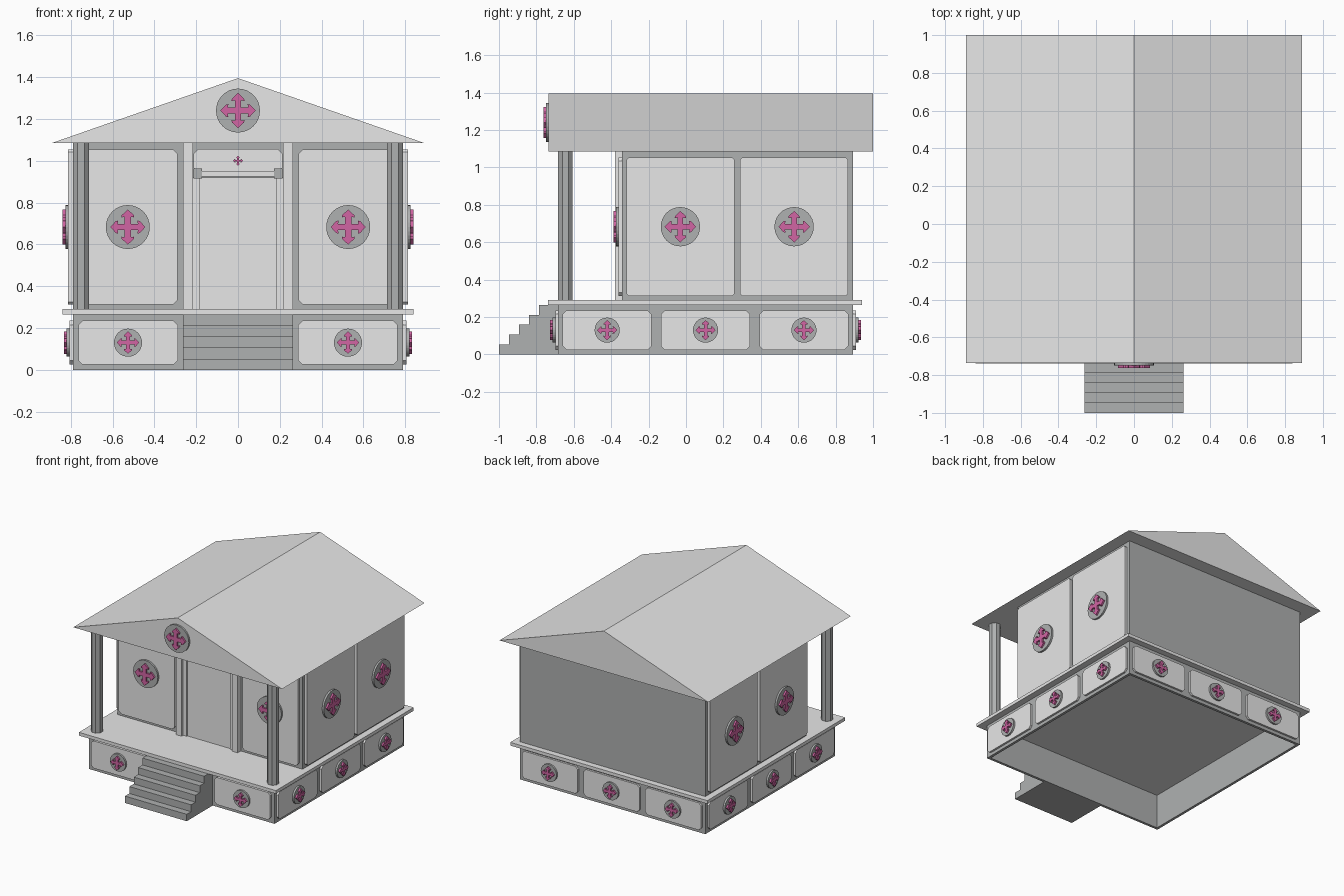
import bpy, bmesh, math
from mathutils import Vector, Matrix

cube = bpy.data.objects.get("Cube")
if cube:
    bpy.data.objects.remove(cube, do_unlink=True)


def material(name, color):
    m = bpy.data.materials.new(name)
    m.use_nodes = True
    m.diffuse_color = (*color, 1)
    m.node_tree.nodes["Principled BSDF"].inputs["Base Color"].default_value = (*color, 1)
    return m


LIGHT = material("light_grey", (0.8, 0.8, 0.8))
DARK = material("dark_grey", (0.43, 0.44, 0.44))
PINK = material("magenta_pink", (0.64, 0.13, 0.37))


def finish(name, bm, mat):
    bmesh.ops.recalc_face_normals(bm, faces=bm.faces)
    me = bpy.data.meshes.new(name)
    bm.to_mesh(me)
    bm.free()
    me.materials.append(mat)
    ob = bpy.data.objects.new(name, me)
    bpy.context.collection.objects.link(ob)
    return ob


def box(name, lo, hi, mat):
    lo, hi = Vector(lo), Vector(hi)
    bm = bmesh.new()
    bmesh.ops.create_cube(bm, size=1, matrix=Matrix.Translation((lo + hi) / 2)
                          @ Matrix.Diagonal((*(hi - lo), 1)))
    return finish(name, bm, mat)


# Outward direction of each side of the building
FRONT, BACK = Vector((0, -1, 0)), Vector((0, 1, 0))
LEFT, RIGHT = Vector((1, 0, 0)), Vector((-1, 0, 0))
UP = Vector((0, 0, 1))


def plate(name, outline, origin, normal, depth, mat):
    """Extrude an upright outline outwards from a wall."""
    across = UP.cross(normal)
    bm = bmesh.new()
    verts = [bm.verts.new(Vector(origin) + across * u + UP * v) for u, v in outline]
    face = bm.faces.new(verts)
    new = bmesh.ops.extrude_face_region(bm, geom=[face])["geom"]
    bmesh.ops.translate(bm, vec=normal * depth,
                        verts=[g for g in new if isinstance(g, bmesh.types.BMVert)])
    return finish(name, bm, mat)


def panel(name, origin, normal, w, h, depth, cut=0.02):
    """Rectangular panel with clipped corners, given half sizes."""
    outline = [(w - cut, h), (w, h - cut), (w, cut - h), (w - cut, -h),
               (cut - w, -h), (-w, cut - h), (-w, h - cut), (cut - w, h)]
    return plate(name, outline, origin, normal, depth, LIGHT)


ARM = [(0.14, 0.14), (0.46, 0.14), (0.44, 0.29), (0.54, 0.28), (0.62, 0.19), (0.8, 0),
       (0.62, -0.19), (0.54, -0.28), (0.44, -0.29), (0.46, -0.14)]


def cross(name, origin, normal, r, depth):
    outline = []
    for k in range(4):
        c, s = round(math.cos(k * math.pi / 2)), round(math.sin(k * math.pi / 2))
        outline += [(r * (u * c - v * s), r * (u * s + v * c)) for u, v in reversed(ARM)]
    return plate(name, outline, origin, normal, depth, PINK)


def medallion(name, origin, normal, r):
    disc = [(r * math.cos(a * math.pi / 16), r * math.sin(a * math.pi / 16)) for a in range(32)]
    plate(name + "_disc", disc, origin, normal, 0.014, DARK)
    cross(name + "_cross", Vector(origin) + normal * 0.014, normal, r, 0.013)


# Hollow plinth, open underneath
X, Y0, Y1, T = 0.79, -0.684, 0.893, 0.02
DECK, FLOOR, EAVES = 0.265, 0.29, 1.085
box("plinth_front", (-X, Y0, 0), (X, Y0 + T, DECK), DARK)
box("plinth_back", (-X, Y1 - T, 0), (X, Y1, DECK), DARK)
for name, s in (("left", 1), ("right", -1)):
    box("plinth_" + name, (min(s * X, s * (X - T)), Y0 + T, 0),
        (max(s * X, s * (X - T)), Y1 - T, DECK), DARK)

# Plinth panels with medallions: three per side, two beside the stairs
MID = (Y0 + Y1) / 2
for i in (-1, 0, 1):
    step = i * 0.526
    spots = [("left", (X, MID + step, 0.13), LEFT), ("right", (-X, MID + step, 0.13), RIGHT),
             ("back", (step, Y1, 0.13), BACK)]
    if i:
        spots.append(("front", (step, Y0, 0.13), FRONT))
    for side, at, n in spots:
        panel("plinth_panel_" + side, at, n, 0.238, 0.105, 0.015)
        medallion("plinth_medallion_" + side, Vector(at) + n * 0.015, n, 0.067)

# Deck slab
box("deck", (-0.84, -0.738, DECK), (0.84, 0.94, FLOOR), LIGHT)

# Stairs, extruded sideways from a stepped profile
RISE, TREAD = DECK / 5, 0.0532
profile = [(Y0, 0), (-1, 0)]
for i in range(5):
    profile += [(-1 + i * TREAD, (i + 1) * RISE), (-1 + (i + 1) * TREAD, (i + 1) * RISE)]
profile[-1] = (Y0, DECK)
plate("stairs", profile, (-0.263, 0, 0), LEFT, 0.526, DARK)

# Main room
WALL = -0.342
box("room_walls", (-X, WALL, FLOOR), (X, Y1, EAVES), DARK)
for side, n in (("left", LEFT), ("right", RIGHT)):
    for y in (-0.03, 0.578):
        at = Vector((n.x * X, y, 0.683))
        panel("wall_panel_" + side, at, n, 0.288, 0.371, 0.022, 0.012)
        medallion("wall_medallion_" + side, at + n * 0.022, n, 0.105)

# Front wall panels, pilasters and door jambs
for s in (-1, 1):
    at = Vector((s * 0.527, WALL, 0.683))
    panel("front_panel", at, FRONT, 0.238, 0.371, 0.018, 0.02)
    medallion("front_medallion", at + FRONT * 0.018, FRONT, 0.105)
    a, b = sorted((s * 0.215, s * 0.263))
    box("door_pilaster", (a, -0.38, FLOOR), (b, WALL, EAVES), LIGHT)
    a, b = sorted((s * 0.185, s * 0.215))
    box("door_jamb", (a, -0.36, FLOOR), (b, WALL, 0.92), LIGHT)
    a, b = sorted((s * 0.172, s * 0.212))
    box("transom_bracket", (a, -0.372, 0.915), (b, WALL, 0.962), DARK)

# Door leaf, transom bar and fanlight panel
box("door", (-0.185, -0.352, FLOOR), (0.185, WALL, 0.92), LIGHT)
box("transom", (-0.172, -0.368, 0.925), (0.172, WALL, 0.95), LIGHT)
panel("fanlight_panel", (0, WALL, 1.0), FRONT, 0.212, 0.055, 0.012)
cross("fanlight_cross", (0, WALL - 0.012, 1.0), FRONT, 0.029, 0.008)

# Octagonal porch columns
for s in (-1, 1):
    bm = bmesh.new()
    r = 0.039 / math.cos(math.pi / 8)
    bmesh.ops.create_cone(bm, cap_ends=True, segments=8, radius1=r, radius2=r,
                          depth=EAVES - FLOOR,
                          matrix=Matrix.Translation((s * 0.751, -0.645, (FLOOR + EAVES) / 2))
                          @ Matrix.Rotation(math.pi / 8, 4, "Z"))
    finish("porch_column", bm, DARK)

# Gabled roof and its medallion
plate("roof", [(-0.89, EAVES), (0.89, EAVES), (0, 1.395)], (0, 1, 0), FRONT, 1.735, LIGHT)
medallion("gable_medallion", (0, -0.735, 1.24), FRONT, 0.105)
